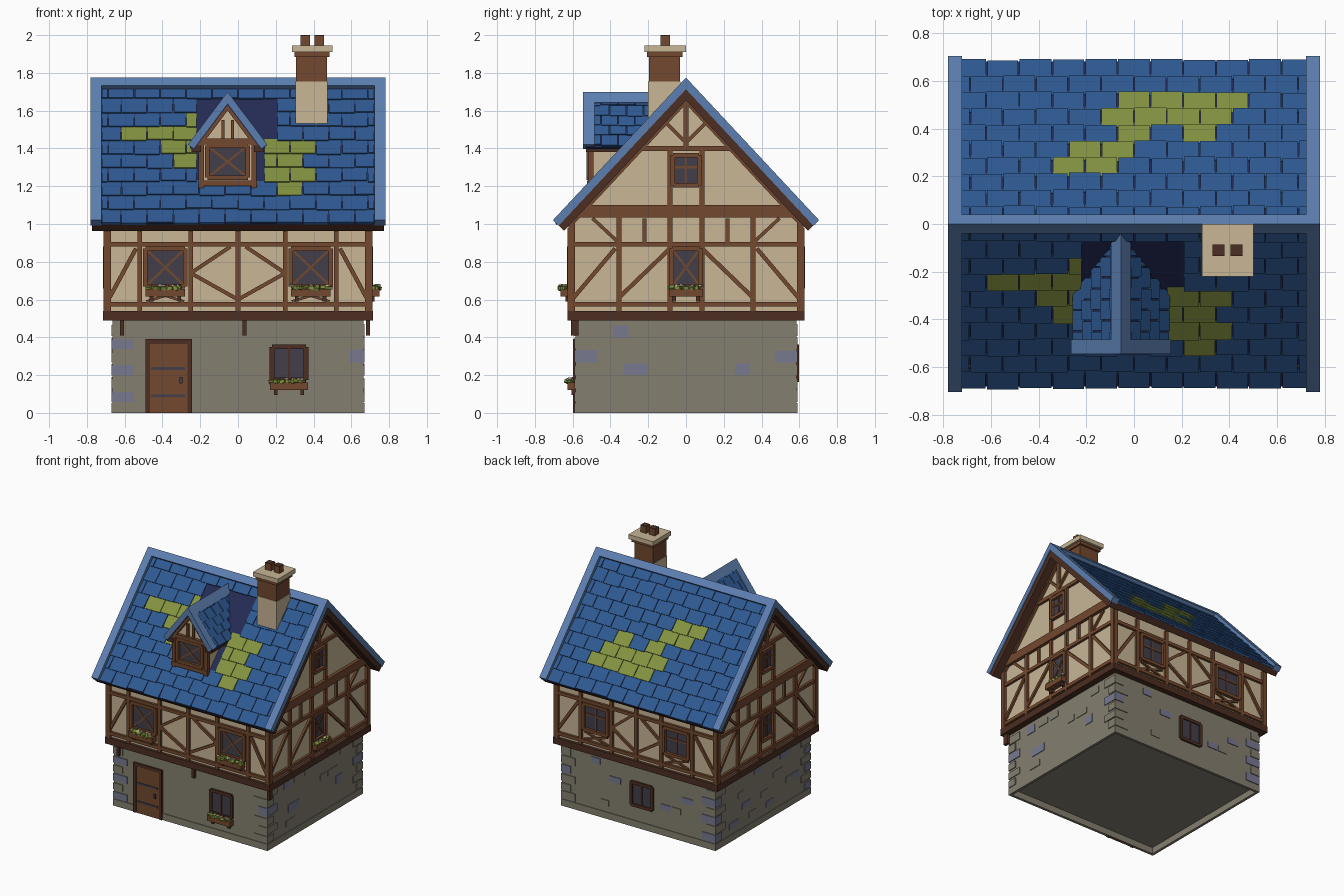
import bpy, bmesh, math, random
from mathutils import Matrix, Vector

random.seed(4)
default_cube = bpy.data.objects.get("Cube")
if default_cube:
    bpy.data.objects.remove(default_cube, do_unlink=True)


def make_material(name, red, green, blue):
    linear = [(c / 255 / 12.92 if c < 11 else ((c / 255 + 0.055) / 1.055) ** 2.4) for c in (red, green, blue)] + [1]
    mat = bpy.data.materials.new(name)
    mat.use_nodes = True
    mat.diffuse_color = linear
    mat.node_tree.nodes["Principled BSDF"].inputs["Base Color"].default_value = linear
    return mat


PLASTER = make_material("plaster", 200, 182, 150)
TIMBER = make_material("timber", 114, 72, 46)
DARK = make_material("dark timber", 76, 46, 34)
STONE = make_material("stone", 132, 127, 112)
SLATE = make_material("blue stone", 120, 121, 144)
TILE = make_material("blue tile", 46, 89, 146)
TRIM = make_material("pale blue trim", 92, 127, 176)
MOSS = make_material("moss", 130, 146, 64)
NAVY = make_material("navy underlay", 36, 43, 84)
GLASS = make_material("dark glass", 66, 62, 74)

parts = {}


def mesh_of(name, colour):
    return parts.setdefault(name, (bmesh.new(), colour))[0]


def box(name, colour, lo, hi, matrix=Matrix()):
    lo, hi = Vector(lo), Vector(hi)
    size = Matrix.Diagonal((*(hi - lo), 1))
    bmesh.ops.create_cube(mesh_of(name, colour), size=1, matrix=matrix @ Matrix.Translation((lo + hi) / 2) @ size)


def turn(angle, axis="Z"):
    return Matrix.Rotation(angle, 4, axis)


# Each wall frame: local x runs along the wall, -y points outwards
QUARTER = math.pi / 2
FRAME = {"front": turn(0), "right": turn(QUARTER), "back": turn(2 * QUARTER), "left": turn(-QUARTER)}
UPPER = {"front": 0.605, "back": 0.605, "right": 0.69, "left": 0.69}
LOWER = {"front": 0.585, "back": 0.585, "right": 0.665, "left": 0.665}


def prism(name, colour, side, profile, near, far):
    bm = mesh_of(name, colour)
    rings = [[bm.verts.new(FRAME[side] @ Vector((u, -d, z))) for u, z in profile] for d in (near, far)]
    bm.faces.new(rings[0])
    bm.faces.new(rings[1][::-1])
    for i in range(len(profile)):
        j = (i + 1) % len(profile)
        bm.faces.new((rings[0][i], rings[0][j], rings[1][j], rings[1][i]))


def chevron(name, colour, side, apex, slope, half, thick, near, far, centre=0):
    cut = half - thick * slope / (1 + slope * slope)
    right = [(half, apex - half * slope), (cut, apex - thick - cut * slope)]
    left = [(-u, z) for u, z in reversed(right)]
    profile = [(0, apex)] + right + [(0, apex - thick)] + left
    prism(name, colour, side, [(u + centre, z) for u, z in profile], near, far)


def beam(name, colour, side, a, b, width, wall, depth):
    du, dz = b[0] - a[0], b[1] - a[1]
    mid = Matrix.Translation(((a[0] + b[0]) / 2, -wall, (a[1] + b[1]) / 2))
    half = math.hypot(du, dz) / 2
    box(name, colour, (-half, -depth, -width / 2), (half, 0.01, width / 2),
        FRAME[side] @ mid @ turn(-math.atan2(dz, du), "Y"))


def window(name, side, u, z, w, h, wall, style, colour=TIMBER, depth=0.026):
    box(name + "_glass", GLASS, (u - w / 2, -wall - 0.006, z), (u + w / 2, -wall, z + h), FRAME[side])
    l, r, top = u - w / 2, u + w / 2, z + h
    for a, b in (((l, z), (r, z)), ((l, top), (r, top)), ((l, z), (l, top)), ((r, z), (r, top))):
        beam(name + "_frame", colour, side, a, b, 0.024, wall, depth)
    bars = {"lattice": [((l, z), (r, top)), ((l, top), (r, z))],
            "cross": [((u, z), (u, top)), ((l, z + h * 0.6), (r, z + h * 0.6))],
            "double": [((u, z), (u, top))]}[style]
    for a, b in bars:
        beam(name + "_bars", colour, side, a, b, 0.012, wall, 0.012)


def planter(side, u, z, w, wall, depth=0.055):
    box("flower_boxes", TIMBER, (u - w / 2, -wall - depth, z), (u + w / 2, -wall, z + 0.042), FRAME[side])
    for end in (-0.35, 0.35):
        box("box_brackets", DARK, (u + end * w - 0.01, -wall - depth / 2, z - 0.025),
            (u + end * w + 0.01, -wall, z), FRAME[side])
    for i in range(16):
        out = wall + random.uniform(0.3, 0.95) * depth
        spot = Matrix.Translation((u + random.uniform(-0.47, 0.47) * w, -out, z + 0.047))
        spin = turn(random.uniform(0, 3)) @ turn(random.uniform(-0.6, 0.6), "X")
        flower = i % 4 == 0
        s = 0.009 if flower else 0.014
        box("flowers" if flower else "leaves", PLASTER if flower else MOSS,
            (-s, -s, 0.006 if flower else -0.01), (s, s, 0.018 if flower else 0.008), FRAME[side] @ spot @ spin)


# Stone ground floor over an open-bottomed plinth
box("stone_walls", STONE, (-0.665, -0.585, 0.05), (0.665, 0.585, 0.5))
for side in FRAME:
    long = 0.67 if side in ("front", "back") else 0.59
    out = LOWER[side] + 0.005
    box("plinth", STONE, (-long, -out, 0), (long, -out + 0.02, 0.052), FRAME[side])

# Corner stones and scattered blocks
for sx in (-1, 1):
    for sy in (-1, 1):
        for i in range(6):
            lx, ly = (0.08, 0.12) if i % 2 else (0.12, 0.075)
            z = 0.058 + i * 0.07
            xs, ys = sorted((sx * 0.671, sx * (0.67 - lx))), sorted((sy * 0.591, sy * (0.59 - ly)))
            blue = i % 2 == 0 if sx < 0 else i == 3
            box("blue_corner_stones" if blue else "corner_stones", SLATE if blue else STONE,
                (xs[0], ys[0], z), (xs[1], ys[1], z + random.uniform(0.05, 0.065)))


def wall_stone(side, blue, u, z, w, h):
    box("blue_wall_stones" if blue else "wall_stones", SLATE if blue else STONE,
        (u, -LOWER[side] - 0.005, z), (u + w, -LOWER[side], z + h), FRAME[side])


for u, z, w in ((-0.385, 0.4, 0.08), (-0.33, 0.2, 0.13), (0.26, 0.2, 0.075)):
    wall_stone("right", True, u, z, w, 0.062)
for side, count in (("right", 6), ("back", 11), ("left", 11)):
    for i in range(count):
        u = -0.42 + 0.84 * (i + random.random() * 0.5) / count
        z = random.choice((0.1, 0.2, 0.3, 0.41))
        w = random.uniform(0.07, 0.12)
        if side != "back" or abs(u + w / 2) > 0.18:
            wall_stone(side, side != "right" and i % 2 == 0, u, z, w, 0.045)

# Door
box("door", TIMBER, (-0.47, -0.594, 0), (-0.26, -0.57, 0.37))
for a, b in (((-0.478, 0), (-0.478, 0.39)), ((-0.255, 0), (-0.255, 0.39)), ((-0.49, 0.378), (-0.243, 0.378))):
    beam("door_frame", DARK, "front", a, b, 0.025, 0.585, 0.014)
for z in (0.09, 0.235):
    beam("door_straps", GLASS, "front", (-0.46, z), (-0.28, z), 0.014, 0.594, 0.004)
box("door_handle", GLASS, (-0.31, -0.605, 0.155), (-0.295, -0.59, 0.19))

# Ground floor windows and beam brackets
window("ground_window_front", "front", 0.27, 0.175, 0.18, 0.175, 0.585, "double", DARK, 0.014)
planter("front", 0.27, 0.12, 0.2, 0.585, 0.042)
window("ground_window_back", "back", 0.03, 0.175, 0.18, 0.175, 0.585, "double", DARK, 0.014)
for x in (-0.615, 0.035, 0.688):
    box("beam_brackets", DARK, (x - 0.011, -0.61, 0.41), (x + 0.011, -0.57, 0.5))

# Plaster upper floor with gables
SLOPE, RIDGE = 1.071, 1.775
prism("plaster_walls", PLASTER, "right",
      [(-0.605, 0.5), (0.605, 0.5), (0.605, 1.02), (0, 1.67), (-0.605, 1.02)], -0.69, 0.69)
box("sill_beam", DARK, (-0.715, -0.628, 0.49), (0.715, 0.628, 0.54))

# Timber framing shared by all walls
for side in FRAME:
    gable = side in ("left", "right")
    wall = UPPER[side]
    edge = 0.605 if gable else 0.69
    top = 1.04 if gable else 0.98

    def timber(a, b, width=0.026, depth=0.018):
        beam("timber_framing", TIMBER, side, a, b, width, wall, depth)

    for z in (0.575, 0.893):
        timber((-edge, z), (edge, z))
    inner, outer = (0.085, 0.355) if gable else ((0.25, 0.52) if side == "front" else (0.215, 0.485))
    for s in (-1, 1):
        timber((s * edge, 0.54), (s * edge, top), 0.034, 0.022)
        for u in (inner, outer):
            timber((s * u, 0.54), (s * u, top))
        timber((s * (edge - 0.01), 0.61), (s * (outer + 0.02), 0.87), 0.022, 0.015)
        if gable:
            timber((s * outer, 0.61), (s * inner, 0.87), 0.022, 0.015)
            timber((s * outer, 0.9), (s * (outer + 0.14), 1.03), 0.018, 0.015)
            timber((s * 0.22, 0.9), (s * 0.22, 1.03), 0.02)
        else:
            timber((s * inner, 0.74), (0, 0.6), 0.02, 0.015)
            timber((s * inner, 0.74), (s * 0.04, 0.88), 0.02, 0.015)
            mid = (inner + outer) / 2
            for tilt in (-0.1, 0.1):
                timber((s * mid + tilt, 0.59), (s * mid - tilt, 0.65), 0.014, 0.014)
    if gable:
        timber((-0.6, 1.067), (0.6, 1.067), 0.065, 0.025)
        timber((-0.27, 1.4), (0.27, 1.4), 0.028)
        timber((0, 1.4), (0, 1.64), 0.028)
        for s in (-1, 1):
            timber((s * 0.085, 1.1), (s * 0.085, 1.39))
            timber((s * 0.01, 1.44), (s * 0.1, 1.53), 0.018)
        window("attic_window_" + side, side, 0, 1.205, 0.14, 0.16, wall, "cross")
        window("gable_window_" + side, side, 0, 0.67, 0.15, 0.2, wall, "lattice" if side == "right" else "cross")
        chevron("gable_rafters", TIMBER, side, 1.69, SLOPE, 0.63, 0.055, wall - 0.01, wall + 0.02)
        chevron("barge_boards", TRIM, side, RIDGE, SLOPE, 0.705, 0.062, 0.722, 0.78)
    else:
        timber((0, 0.54), (0, 0.98))
        for s in (-1, 1):
            window("upper_windows_" + side, side, s * (inner + outer) / 2, 0.67, 0.21, 0.2, wall,
                   "lattice" if side == "front" else "cross")
for side, u in (("front", -0.385), ("front", 0.385), ("right", 0)):
    planter(side, u, 0.615, 0.21 if side == "front" else 0.18, UPPER[side] + 0.005)


# Roof tiles: overlapping staggered rows, split around openings
def tile_rows(prefix, matrix, rows, pitch, width, spans, mossy):
    for i in range(rows):
        for lo, hi in spans(i):
            for k in range(-8, 9):
                start = (k + 0.5 * (i % 2)) * width
                gap = random.uniform(0.001, 0.004)
                x0, x1 = max(lo, start + gap), min(hi, start + width - gap)
                if x1 - x0 < 0.015:
                    continue
                low = -0.01 - (i + 1) * pitch - random.uniform(-0.006, 0.006)
                tilt = matrix @ Matrix.Translation((0, low, 0)) @ turn(-0.07, "X")
                moss = any(a < (x0 + x1) / 2 < b for a, b in mossy.get(i, ()))
                box(prefix + ("_mossy" if moss else ""), MOSS if moss else TILE,
                    (x0, 0, -0.013), (x1, pitch * 1.1, 0), tilt)


chevron("eave_boards", DARK, "right", RIDGE - 0.05, SLOPE, 0.68, 0.07, -0.774, 0.774)
chevron("roof_underlay", NAVY, "right", RIDGE - 0.043, SLOPE, 0.682, 0.02, -0.725, 0.725)
chevron("ridge_cap", TRIM, "right", RIDGE, SLOPE, 0.04, 0.05, -0.73, 0.73)
front_moss = {2: [(-0.3, -0.2)], 3: [(-0.63, -0.2)], 4: [(-0.42, -0.2), (0.13, 0.42)],
              5: [(-0.36, -0.2), (0.13, 0.36)], 6: [(0.13, 0.42)], 7: [(0.2, 0.36)]}
back_moss = {7: [(-0.07, 0.49)], 6: [(-0.14, 0.14), (0.2, 0.42)], 5: [(-0.08, 0.07), (0.2, 0.35)],
             4: [(-0.28, 0)], 3: [(-0.35, -0.06)]}
back_moss = {row: [(-b, -a) for a, b in spans] for row, spans in back_moss.items()}


def front_spans(i):
    if 1 <= i <= 6:
        return [(-0.72, -0.22), (0.21 if i < 4 else 0.14, 0.72)]
    return [(-0.72, 0.72)]


pitch_angle = turn(math.atan(SLOPE), "X")
lift = Matrix.Translation((0, 0, RIDGE - 0.028))
tile_rows("front_tiles", lift @ pitch_angle, 10, 0.1, 0.1375, front_spans, front_moss)
tile_rows("back_tiles", FRAME["back"] @ lift @ pitch_angle, 10, 0.1, 0.1375, lambda i: [(-0.72, 0.72)], back_moss)

# Dormer
MID, DTOP, DSLOPE = -0.055, 1.7, 1.33
outline = [(-0.145, 1.2), (0.145, 1.2), (0.145, 1.42), (0, 1.62), (-0.145, 1.42)]
prism("dormer_walls", PLASTER, "front", [(u + MID, z) for u, z in outline], 0.12, 0.5)
chevron("dormer_underlay", NAVY, "front", DTOP - 0.03, DSLOPE, 0.2, 0.04, 0.08, 0.53, MID)
chevron("dormer_barge", TRIM, "front", DTOP, DSLOPE, 0.21, 0.065, 0.485, 0.545, MID)
chevron("dormer_ridge", TRIM, "front", DTOP, DSLOPE, 0.042, 0.05, 0.04, 0.54, MID)
chevron("dormer_rafters", TIMBER, "front", DTOP - 0.06, DSLOPE, 0.18, 0.04, 0.48, 0.525, MID)
for s in (-1, 1):
    box("dormer_eaves", DARK, (MID + s * 0.165 - 0.025, -0.53, 1.38), (MID + s * 0.165 + 0.025, -0.3, 1.415))
    beam("dormer_frame", TIMBER, "front", (MID + s * 0.14, 1.19), (MID + s * 0.14, 1.43), 0.028, 0.5, 0.02)
    beam("dormer_frame", TIMBER, "front", (MID + s * 0.025, 1.44), (MID + s * 0.025, 1.55), 0.016, 0.5, 0.016)

    def dormer_spans(i, s=s):
        back = -0.06 - 0.05 * i
        return [(-0.485, back)] if s > 0 else [(-back, 0.485)]

    slope_frame = Matrix.Translation((MID, 0, DTOP - 0.01)) @ turn(s * QUARTER) @ turn(math.atan(DSLOPE), "X")
    tile_rows("dormer_tiles", slope_frame, 5, 0.066, 0.09, dormer_spans, {})
for z in (1.215, 1.437):
    beam("dormer_frame", TIMBER, "front", (MID - 0.155, z), (MID + 0.155, z), 0.03, 0.5, 0.024)
window("dormer_window", "front", MID, 1.245, 0.215, 0.17, 0.5, "lattice")

# Chimney
box("chimney_base", PLASTER, (0.305, -0.2, 1.4), (0.475, -0.03, 1.755))
box("chimney_brick", TIMBER, (0.308, -0.197, 1.755), (0.472, -0.033, 1.89))
box("chimney_collar", TIMBER, (0.298, -0.207, 1.885), (0.484, -0.018, 1.912))
box("chimney_cap", PLASTER, (0.285, -0.22, 1.91), (0.5, 0, 1.945))
for x in (0.355, 0.43):
    box("chimney_pots", TIMBER, (x - 0.025, -0.135, 1.945), (x + 0.025, -0.085, 1.996))
    box("chimney_pot_tops", DARK, (x - 0.025, -0.135, 1.996), (x + 0.025, -0.085, 2))

for name, (bm, colour) in parts.items():
    bmesh.ops.recalc_face_normals(bm, faces=bm.faces)
    mesh = bpy.data.meshes.new(name)
    bm.to_mesh(mesh)
    bm.free()
    mesh.materials.append(colour)
    bpy.context.collection.objects.link(bpy.data.objects.new(name, mesh))
